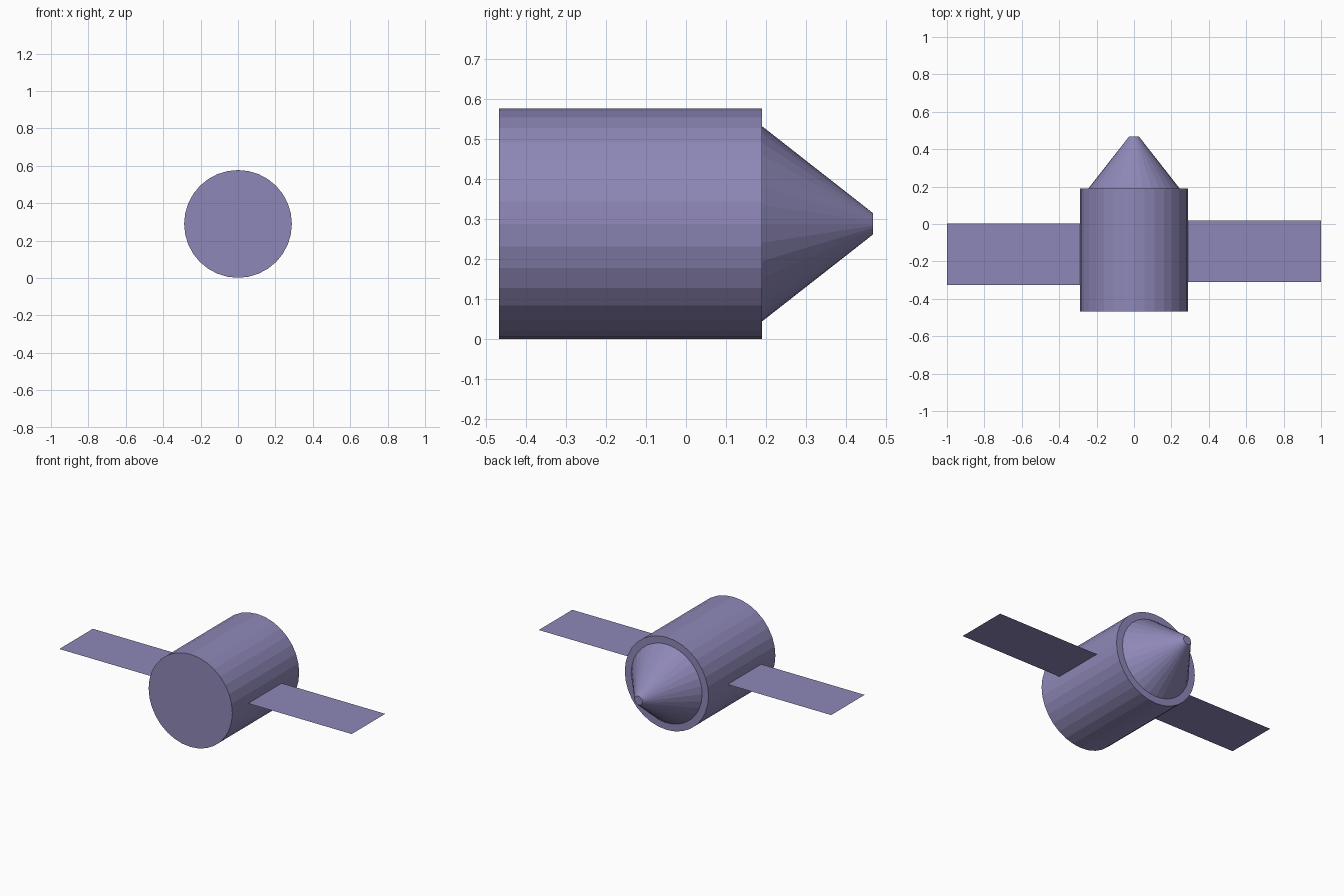
import bpy
import bmesh
from math import radians
from mathutils import Matrix, Vector

AXIS_Z = 0.289   # height of the body's centre line
RADIUS = 0.288
SIDES = 32

cube = bpy.data.objects.get("Cube")
if cube:
    bpy.data.objects.remove(cube, do_unlink=True)

violet = bpy.data.materials.new("dusty violet")
violet.use_nodes = True
COLOUR = (0.27, 0.245, 0.475, 1.0)
violet.diffuse_color = COLOUR
violet.node_tree.nodes["Principled BSDF"].inputs["Base Color"].default_value = COLOUR


def add_part(name, bm, location):
    mesh = bpy.data.meshes.new(name)
    bm.to_mesh(mesh)
    bm.free()
    mesh.materials.append(violet)
    obj = bpy.data.objects.new(name, mesh)
    obj.location = location
    bpy.context.collection.objects.link(obj)
    return obj


def round_part(name, y_front, y_back, r_front, r_back):
    """Faceted cylinder or cone lying along the y axis."""
    bm = bmesh.new()
    bmesh.ops.create_cone(bm, cap_ends=True, segments=SIDES, radius1=r_front,
                          radius2=r_back, depth=y_back - y_front,
                          matrix=Matrix.Rotation(radians(-90), 4, 'X'))
    return add_part(name, bm, (0, (y_front + y_back) / 2, AXIS_Z))


def panel(name, x_min, x_max, y_min, y_max):
    """Flat sheet level with the body's centre line."""
    bm = bmesh.new()
    bmesh.ops.create_grid(bm, x_segments=1, y_segments=1, size=0.5)
    bmesh.ops.scale(bm, vec=Vector((x_max - x_min, y_max - y_min, 1)), verts=bm.verts)
    return add_part(name, bm, ((x_min + x_max) / 2, (y_min + y_max) / 2, AXIS_Z))


# Body and blunt nose cone
round_part("body", -0.467, 0.19, RADIUS, RADIUS)
round_part("nose_cone", 0.19, 0.467, 0.244, 0.027)

# Side panels, slightly staggered along the body
panel("left_panel", RADIUS, 1.0, -0.311, 0.018)
panel("right_panel", -1.0, -RADIUS, -0.327, 0.002)
